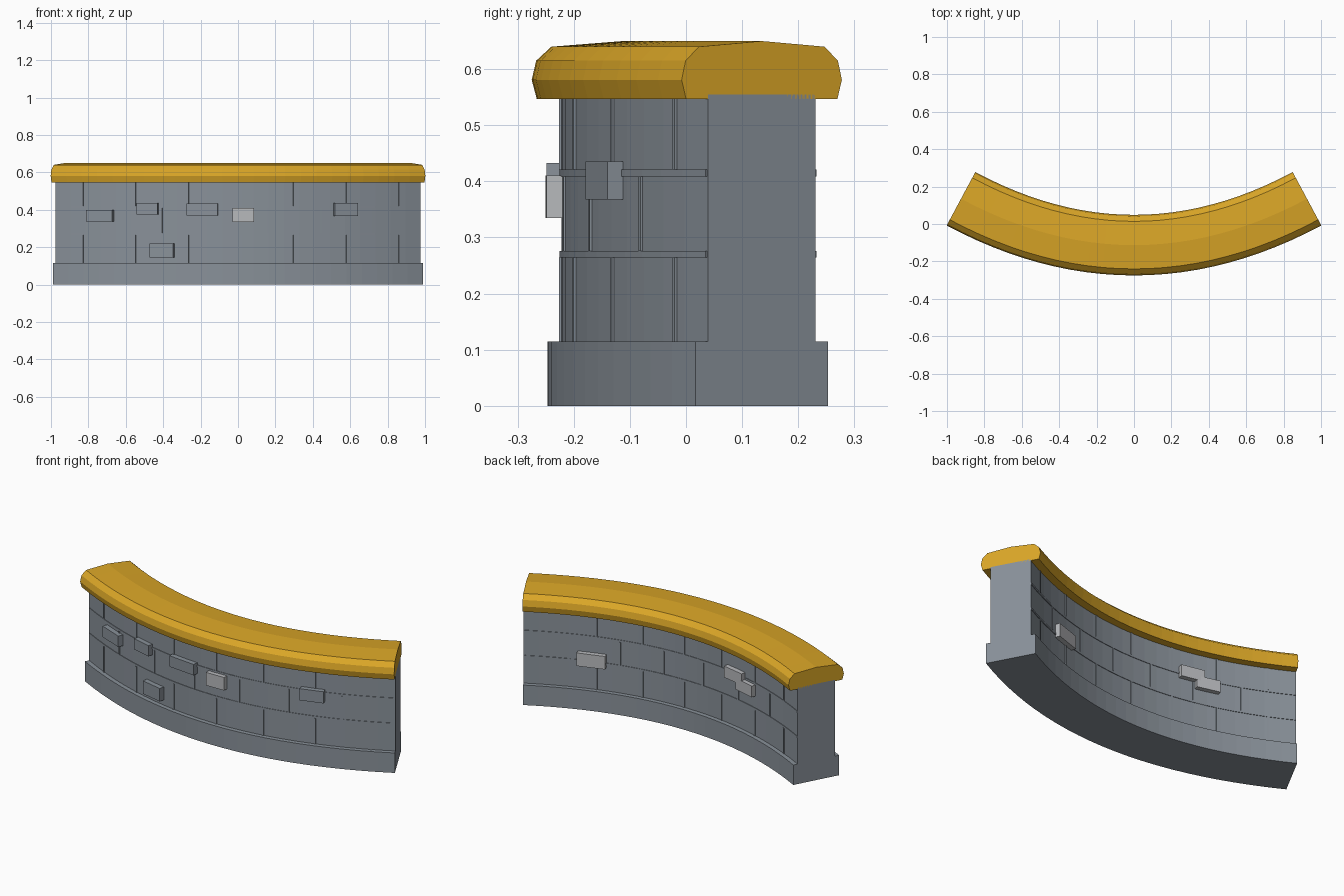
import bpy, bmesh, math
from mathutils import Matrix, Vector

if "Cube" in bpy.data.objects:
    bpy.data.objects.remove(bpy.data.objects["Cube"])

HALF, SAG, MID = 0.925, 0.248, -0.113   # centre line of the wall: a shallow parabola
K = SAG / HALF ** 2
SEGMENTS = 24


def material(name, rgb):
    m = bpy.data.materials.new(name)
    m.diffuse_color = (*rgb, 1)
    m.use_nodes = True
    m.node_tree.nodes["Principled BSDF"].inputs["Base Color"].default_value = m.diffuse_color
    return m


stone = material("grey stone", (0.25, 0.283, 0.32))
pale = material("pale stone", (0.48, 0.49, 0.51))
gold = material("golden coping", (0.70, 0.38, 0.02))


def finish(bm, name, mat):
    bmesh.ops.recalc_face_normals(bm, faces=bm.faces)
    mesh = bpy.data.meshes.new(name)
    bm.to_mesh(mesh)
    bm.free()
    mesh.materials.append(mat)
    ob = bpy.data.objects.new(name, mesh)
    bpy.context.collection.objects.link(ob)
    return ob


def frame(u):
    """Point, tangent and front-facing normal of the centre line at x = u."""
    t = Vector((1, 2 * K * u, 0)).normalized()
    return Vector((u, MID + K * u * u, 0)), t, Vector((t.y, -t.x, 0))


def sweep(name, profile, mat, half=HALF):
    """Sweep a closed (offset, height) profile along the centre line."""
    bm = bmesh.new()
    rings = []
    for i in range(SEGMENTS + 1):
        p, t, n = frame(half * (2 * i / SEGMENTS - 1))
        rings.append([bm.verts.new(p + n * o + Vector((0, 0, z))) for o, z in profile])
    count = len(profile)
    for a, b in zip(rings, rings[1:]):
        for j in range(count):
            k = (j + 1) % count
            bm.faces.new((a[j], a[k], b[k], b[j]))
    bm.faces.new(rings[0])
    bm.faces.new(rings[-1])
    return finish(bm, name, mat)


def rect(w, z0, z1):
    return [(-w, z0), (w, z0), (w, z1), (-w, z1)]


def block(name, u, offset, width, depth, z0, z1, mat):
    """Box aligned with the wall at centre-line position u."""
    p, t, n = frame(u)
    c = p + n * offset + Vector((0, 0, (z0 + z1) / 2))
    m = Matrix((t * width, -n * depth, Vector((0, 0, z1 - z0)))).transposed().to_4x4()
    bm = bmesh.new()
    bmesh.ops.create_cube(bm, size=1, matrix=Matrix.Translation(c) @ m)
    return finish(bm, name, mat)


# Main bodies
sweep("plinth", rect(0.134, 0, 0.115), stone)
sweep("wall", rect(0.109, 0.115, 0.555), stone)
side = [(0.153, 0.547), (0.162, 0.581), (0.154, 0.615), (0.127, 0.64)]
sweep("coping", side + [(0, 0.65)] + [(-o, z) for o, z in reversed(side)], gold)

# Horizontal mortar courses
for i, z in enumerate((0.264, 0.409)):
    sweep(f"mortar_course_{i}", rect(0.112, z, z + 0.012), stone, 0.922)

# Vertical mortar joints, staggered by half a stone in the middle row
for row, (z0, z1) in enumerate(((0.115, 0.264), (0.276, 0.409), (0.421, 0.547))):
    for i in range(7):
        u = 0.816 - 0.267 * i - (0.133 if row == 1 else 0)
        if abs(u) < 0.9:
            block(f"mortar_joint_{row}_{i}", u, 0, 0.009, 0.226, z0, z1, stone)

# Raised stones on the front: x, width, bottom, top, colour
front = [(-0.737, 0.150, 0.337, 0.40, stone), (-0.482, 0.115, 0.375, 0.437, stone),
         (-0.19, 0.168, 0.370, 0.433, stone), (0.028, 0.115, 0.335, 0.41, pale),
         (0.575, 0.130, 0.368, 0.435, stone), (-0.405, 0.130, 0.145, 0.22, stone)]
for i, (x, w, z0, z1, mat) in enumerate(front):
    block(f"front_raised_stone_{i}", x / 1.065, 0.112, w, 0.05, z0, z1, mat)

# Raised stones on the back
back = [(0.535, 0.155, 0.25, 0.325), (-0.345, 0.135, 0.385, 0.45), (-0.43, 0.13, 0.345, 0.41)]
for i, (x, w, z0, z1) in enumerate(back):
    block(f"back_raised_stone_{i}", x / 0.935, -0.112, w, 0.05, z0, z1, pale)
